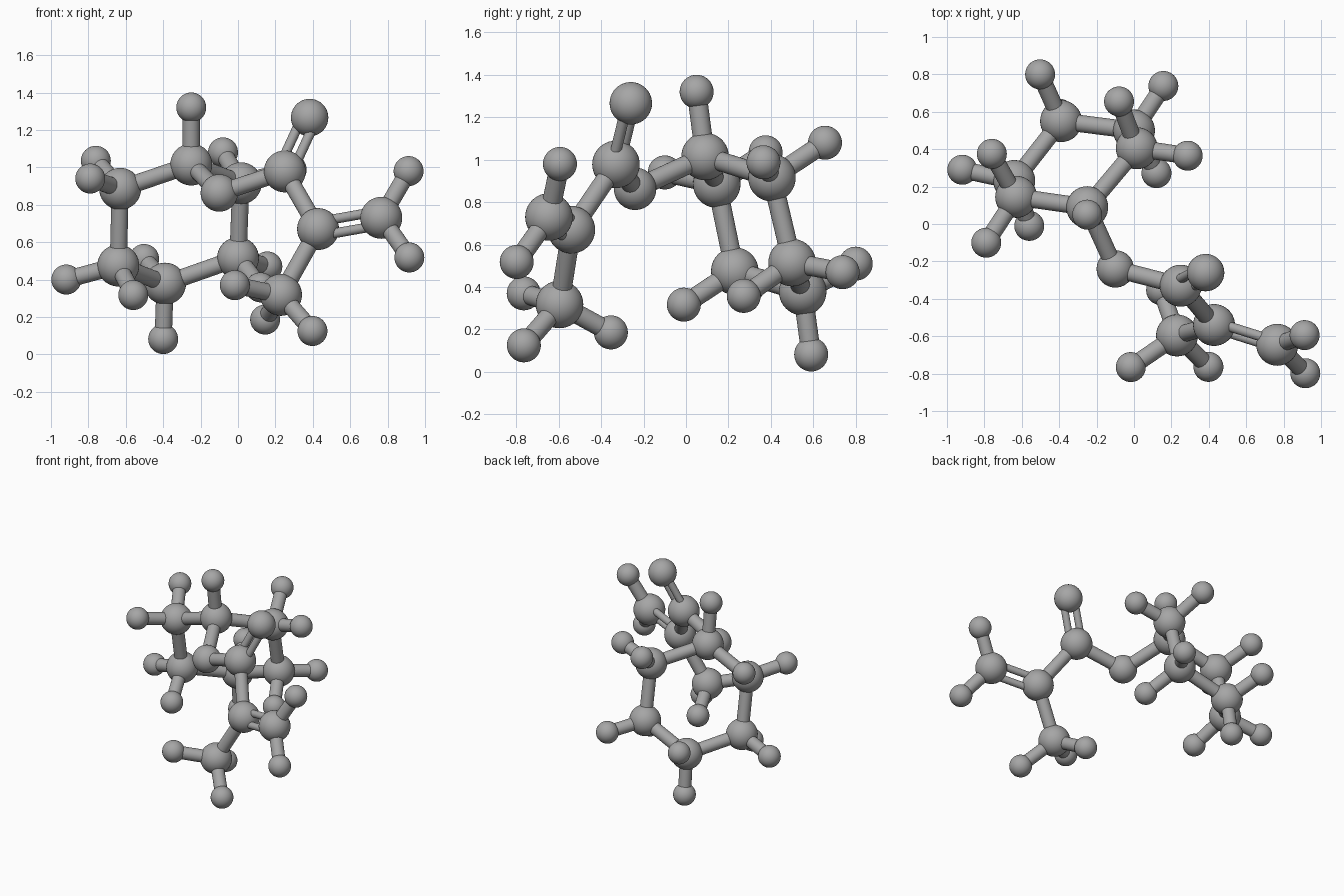
import bpy
from mathutils import Vector

cube = bpy.data.objects.get("Cube")
if cube:
    bpy.data.objects.remove(cube, do_unlink=True)

# One plain grey for every part
grey = bpy.data.materials.new("plain grey")
grey.use_nodes = True
colour = (0.38, 0.38, 0.38, 1)
grey.diffuse_color = colour
grey.node_tree.nodes["Principled BSDF"].inputs["Base Color"].default_value = colour

RADIUS = {"carbon": 0.112, "oxygen": 0.1, "hydrogen": 0.08}
SINGLE_ROD = 0.046
DOUBLE_ROD = 0.026
DOUBLE_GAP = 0.042


def finish(name):
    """Name the active object, colour it and smooth it."""
    obj = bpy.context.object
    obj.name = name
    obj.data.materials.append(grey)
    bpy.ops.object.shade_smooth_by_angle()


def ball(name, kind, centre):
    bpy.ops.mesh.primitive_uv_sphere_add(
        segments=40, ring_count=20, radius=RADIUS[kind], location=centre)
    finish(name)


def rod(name, start, end, radius=SINGLE_ROD):
    """Cylinder running between two ball centres."""
    start, end = Vector(start), Vector(end)
    axis = end - start
    bpy.ops.mesh.primitive_cylinder_add(
        vertices=28, radius=radius, depth=axis.length,
        location=(start + end) / 2,
        rotation=axis.to_track_quat("Z", "Y").to_euler())
    finish(name)


def double_rod(name, start, end, side):
    """Two thin rods, spread apart in the plane that holds the side point."""
    start, end, side = Vector(start), Vector(end), Vector(side)
    axis = (end - start).normalized()
    across = side - start
    across = (across - axis * across.dot(axis)).normalized() * DOUBLE_GAP
    for label, shift in (("upper", across), ("lower", -across)):
        rod(f"{name}_{label}", start + shift, end + shift, DOUBLE_ROD)


# Large balls: name -> (kind, centre, centres of attached hydrogen balls)
atoms = {
    "ring_top": ("carbon", (-0.25, 0.09, 1.015), [(-0.25, 0.05, 1.32)]),
    "ring_upper_right": ("carbon", (-0.63, 0.145, 0.885),
                         [(-0.76, 0.375, 1.035), (-0.79, -0.1, 0.94)]),
    "ring_lower_right": ("carbon", (-0.64, 0.23, 0.475),
                         [(-0.918, 0.29, 0.4), (-0.56, -0.01, 0.317)]),
    "ring_bottom": ("carbon", (-0.39, 0.55, 0.378),
                    [(-0.4, 0.59, 0.082), (-0.502, 0.8, 0.51)]),
    "ring_lower_left": ("carbon", (0, 0.5, 0.515),
                        [(0.157, 0.738, 0.47), (0.12, 0.272, 0.358)]),
    "ring_upper_left": ("carbon", (0.015, 0.405, 0.915),
                        [(-0.08, 0.655, 1.08), (0.287, 0.365, 0.988)]),
    "bridge": ("oxygen", (-0.1, -0.24, 0.863), []),
    "branch": ("carbon", (0.25, -0.33, 0.978), []),
    "branch_tip": ("oxygen", (0.383, -0.26, 1.266), []),
    "fork": ("carbon", (0.428, -0.54, 0.67), []),
    "side_end": ("carbon", (0.766, -0.646, 0.73),
                 [(0.912, -0.594, 0.98), (0.916, -0.798, 0.518)]),
    "lower_end": ("carbon", (0.23, -0.596, 0.318),
                  [(-0.017, -0.765, 0.37), (0.398, -0.764, 0.125),
                   (0.145, -0.354, 0.186)]),
}

# Balls, with their small outer balls and rods
for name, (kind, centre, outers) in atoms.items():
    ball(f"{name}_{kind}_ball", kind, centre)
    for number, outer in enumerate(outers, 1):
        ball(f"{name}_hydrogen_ball_{number}", "hydrogen", outer)
        rod(f"{name}_hydrogen_rod_{number}", centre, outer)

place = {name: data[1] for name, data in atoms.items()}

# Ring of six rods
ring = [name for name in atoms if name.startswith("ring")]
for first, second in zip(ring, ring[1:] + ring[:1]):
    rod(f"{first}_rod", place[first], place[second])

# Chain of single rods leading away from the ring
chain = ["ring_top", "bridge", "branch", "fork", "lower_end"]
for first, second in zip(chain, chain[1:]):
    rod(f"{first}_to_{second}_rod", place[first], place[second])

# Double rods
double_rod("branch_double_rod", place["branch"], place["branch_tip"], place["bridge"])
double_rod("side_double_rod", place["fork"], place["side_end"], place["branch"])
